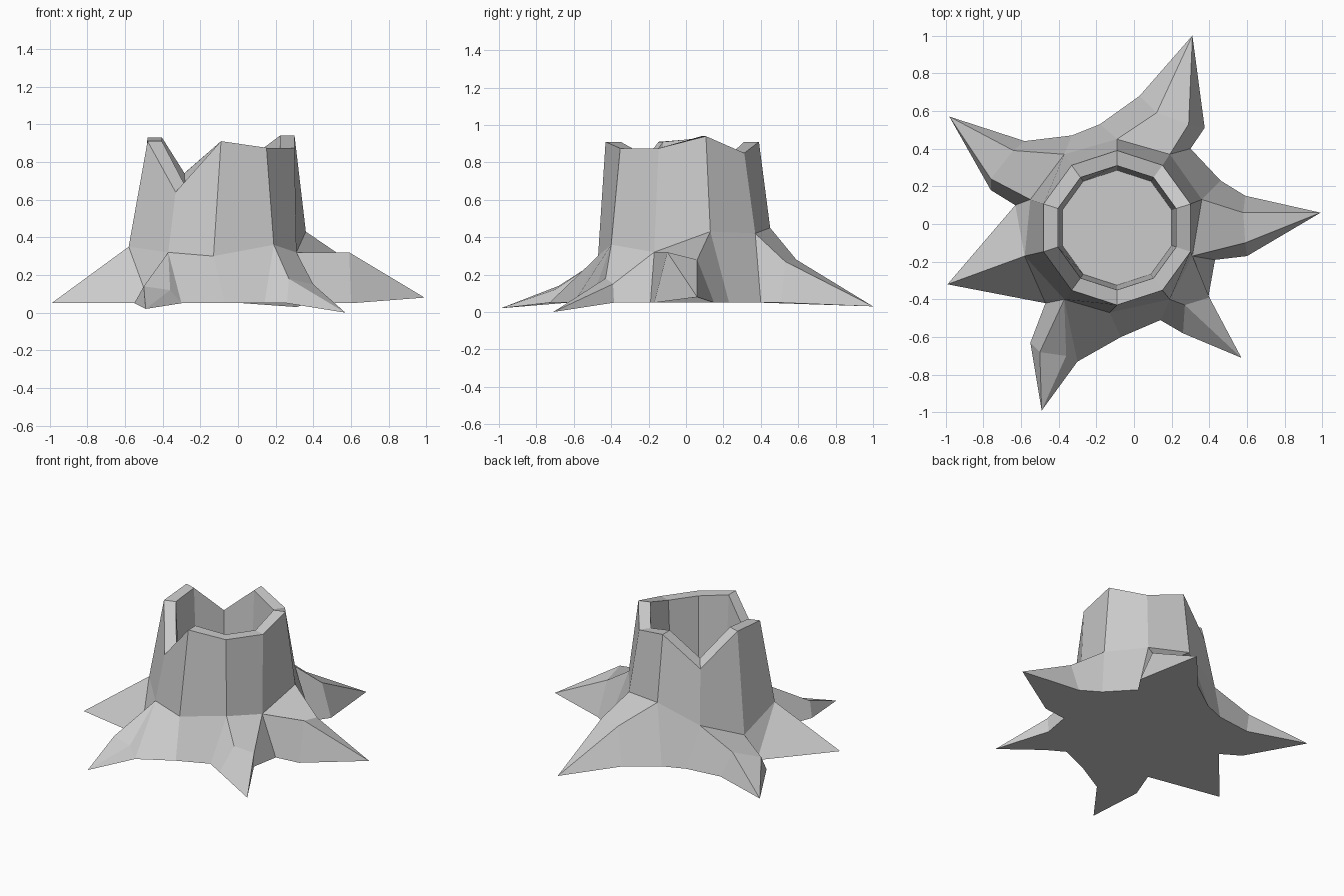
import bpy, bmesh, math

if "Cube" in bpy.data.objects:
    bpy.data.objects.remove(bpy.data.objects["Cube"])

bm = bmesh.new()
V = lambda x, y, z=0.05: bm.verts.new((x, y, z))


def face(*verts):
    """Add a face, merging repeated neighbours into triangles."""
    vs = list(dict.fromkeys(verts))
    if len(vs) > 2:
        bm.faces.new(vs)


def ring(radius, heights):
    """Ten-sided ring around the trunk axis."""
    return [V(-0.09 + radius * math.cos(math.radians(18 + 36 * i)),
              -0.02 + radius * math.sin(math.radians(18 + 36 * i)), z)
            for i, z in enumerate(heights)]


# Broken rim, hollow and flared trunk foot
rim_z = [0.94, 0.85, 0.91, 0.70, 0.93, 0.91, 0.64, 0.91, 0.875, 0.875]
outer = ring(0.41, rim_z)
inner = ring(0.33, [z + (0.04 if z < 0.8 else 0) for z in rim_z])
floor = ring(0.305, [0.40] * 10)
foot = [V(*p) for p in [
    (0.36, 0.13, 0.43), (0.19, 0.37, 0.42), (-0.09, 0.45, 0.45), (-0.37, 0.37, 0.33),
    (-0.55, 0.13, 0.22), (-0.58, -0.17, 0.35), (-0.37, -0.40, 0.32), (-0.13, -0.47, 0.30),
    (0.19, -0.40, 0.36), (0.31, -0.17, 0.32)]]
for low, high in ((foot, outer), (outer, inner), (inner, floor)):
    for i in range(10):
        j = (i + 1) % 10
        face(low[i], low[j], high[j], high[i])
face(*floor)

# Roots: first foot point, first knee, tip, second knee, last foot point
roots = []
for a, k1, tip, k2, b in [
        (9, (0.59, -0.10, 0.32), (0.99, 0.06, 0.08), (0.58, 0.06, 0.28), 0),
        (1, (0.29, 0.53, 0.27), (0.31, 1.0, 0.03), (0.12, 0.59, 0.28), 2),
        (3, (-0.64, 0.39, 0.22), (-0.98, 0.57, 0.05), (-0.76, 0.24, 0.16), 4),
        (5, None, (-0.99, -0.32, 0.05), None, 5),
        (6, (-0.50, -0.68, 0.14), (-0.49, -0.99, 0.02), (-0.36, -0.70, 0.12), 6),
        (8, (0.27, -0.43, 0.18), (0.57, -0.71, 0.0), (0.40, -0.39, 0.15), 9)]:
    t = V(*tip)
    if k1:
        p, q = V(*k1), V(*k2)
        face(foot[a], p, q, foot[b])
        face(p, t, q)
        roots.append(([p, foot[a]], t, [q, foot[b]]))
    else:
        roots.append(([foot[a]], t, [foot[b]]))

# Skirts between neighbouring roots: extra foot points and ground points
# (None repeats the previous ground point)
skirts = [
    ([], [(0.59, 0.15), (0.46, 0.23), (0.30, 0.40), (0.375, 0.51)]),
    ([], [(0.03, 0.68), (-0.18, 0.53), (-0.33, 0.47), (-0.58, 0.44)]),
    ([], [(-0.76, 0.18), (-0.63, 0.10), None]),
    ([], [(-0.47, -0.42), None, (-0.55, -0.63)]),
    ([7], [(-0.30, -0.73), None, (-0.07, -0.60), (0.14, -0.51), (0.26, -0.58)]),
    ([], [(0.395, -0.385), (0.43, -0.19), (0.60, -0.17)])]
outline = []
for i, (extra, ground) in enumerate(skirts):
    start, end = roots[i], roots[(i + 1) % 6]
    tops = list(dict.fromkeys(start[2] + [foot[e] for e in extra] + end[0][::-1]))
    base = []
    for g in ground:
        base.append(V(*g) if g else base[-1])
    tops = [start[1]] + tops + [end[1]]
    base = [start[1]] + base + [end[1]]
    for j in range(len(tops) - 1):
        face(base[j], base[j + 1], tops[j + 1], tops[j])
    outline += list(dict.fromkeys(base[:-1]))

# Underside
face(*outline[::-1])
bmesh.ops.recalc_face_normals(bm, faces=bm.faces)

mesh = bpy.data.meshes.new("tree_stump")
bm.to_mesh(mesh)
bm.free()
grey = bpy.data.materials.new("grey wood")
grey.diffuse_color = (0.6, 0.6, 0.6, 1)
grey.use_nodes = True
grey.node_tree.nodes["Principled BSDF"].inputs["Base Color"].default_value = grey.diffuse_color
mesh.materials.append(grey)
bpy.context.collection.objects.link(bpy.data.objects.new("tree_stump", mesh))
